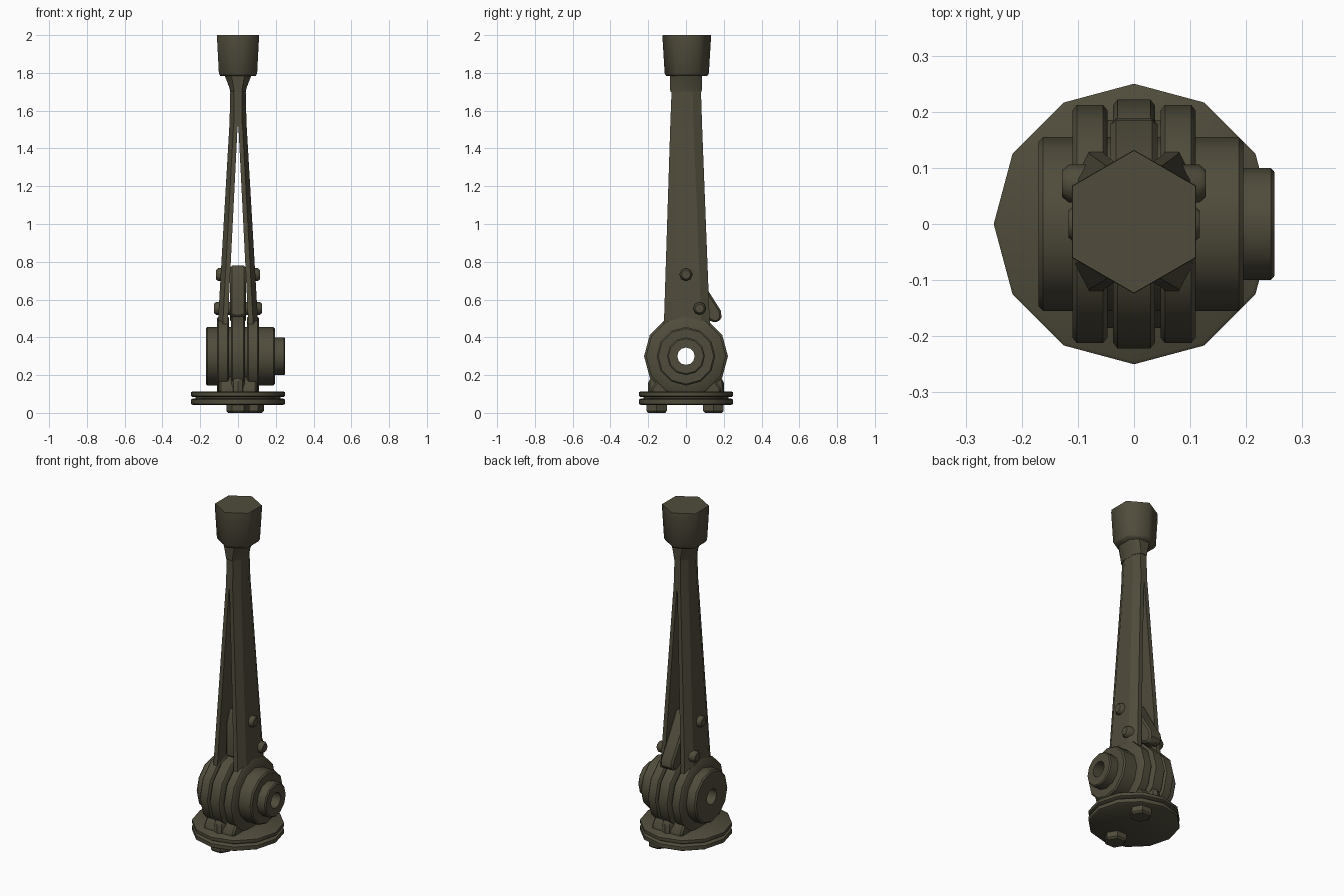
import bpy, bmesh
from math import sin, cos, pi, radians

cube = bpy.data.objects.get("Cube")
if cube:
    bpy.data.objects.remove(cube)

olive = bpy.data.materials.new("dark olive metal")
olive.use_nodes = True
olive.diffuse_color = (0.080, 0.072, 0.045, 1)
olive.node_tree.nodes["Principled BSDF"].inputs["Base Color"].default_value = olive.diffuse_color


def loft(name, rings, angle=40, bevel=0, closed=False):
    """Skin matching rings of points; closed joins the last ring to the first."""
    bm = bmesh.new()
    loops = [[bm.verts.new(p) for p in ring] for ring in rings]
    pairs = list(zip(loops, loops[1:]))
    if closed:
        pairs.append((loops[-1], loops[0]))
    else:
        bm.faces.new(loops[0])
        bm.faces.new(loops[-1])
    for a, b in pairs:
        for i in range(len(a)):
            j = (i + 1) % len(a)
            bm.faces.new((a[i], a[j], b[j], b[i]))
    bmesh.ops.recalc_face_normals(bm, faces=bm.faces)
    mesh = bpy.data.meshes.new(name)
    bm.to_mesh(mesh)
    bm.free()
    mesh.materials.append(olive)
    ob = bpy.data.objects.new(name, mesh)
    bpy.context.collection.objects.link(ob)
    if bevel:
        mod = ob.modifiers.new("soft edges", "BEVEL")
        mod.width, mod.segments, mod.limit_method = bevel, 1, "ANGLE"
        mod.angle_limit = radians(50)
    bpy.ops.object.select_all(action="DESELECT")
    ob.select_set(True)
    bpy.context.view_layer.objects.active = ob
    bpy.ops.object.shade_smooth_by_angle(angle=radians(angle))
    return ob


def turned(name, profile, sides, axis="z", at=(0, 0, 0), phase=0, closed=False, **kw):
    """Revolve (distance along axis, radius) pairs into a solid."""
    rings = []
    for d, r in profile:
        ring = []
        for i in range(sides):
            t = 2 * pi * i / sides + phase
            u, v = r * cos(t), r * sin(t)
            p = (u, v, d) if axis == "z" else (d, u, v)
            ring.append([a + b for a, b in zip(at, p)])
        rings.append(ring)
    return loft(name, rings, closed=closed, **kw)


def slab(name, outline, x0, x1, **kw):
    """Extrude a (y, z) outline along x."""
    return loft(name, [[(x, y, z) for y, z in outline] for x in (x0, x1)], **kw)


# Base discs and the bolt heads beneath them
turned("lower_base_disc", [(0.042, 0.24), (0.048, 0.25), (0.07, 0.25), (0.076, 0.24)], 12)
turned("base_spacer", [(0.07, 0.225), (0.09, 0.225)], 12)
turned("upper_base_disc", [(0.085, 0.243), (0.09, 0.25), (0.108, 0.25), (0.113, 0.243)], 12)
for name, x, y in (("front_base_bolt", 0, -0.155), ("back_base_bolt", 0.075, 0.145)):
    turned(name, [(0, 0.052), (0.01, 0.062), (0.05, 0.062)], 6, at=(x, y, 0))

# Hinge barrel with its end stub and through hole
PIVOT = (0, 0, 0.3)
HOLE = 0.046
turned("hinge_barrel",
       [(-0.17, HOLE), (-0.17, 0.147), (-0.162, 0.155), (0.187, 0.155), (0.195, 0.147),
        (0.195, 0.1), (0.244, 0.1), (0.25, 0.093), (0.25, HOLE)],
       12, "x", PIVOT, closed=True)


# Knuckle plates on the barrel
def knuckle(name, x0, x1, r):
    turned(name, [(x0, 0.1), (x0, r - 0.01), (x0 + 0.008, r), (x1 - 0.008, r),
                  (x1, r - 0.01), (x1, 0.1)], 12, "x", PIVOT, closed=True)


knuckle("centre_knuckle", -0.037, 0.037, 0.222)
knuckle("right_knuckle", -0.11, -0.047, 0.212)
knuckle("left_knuckle", 0.047, 0.11, 0.212)

# Foot under the hinge, with a small knob at front and back
slab("hinge_foot", [(-0.185, 0.1), (0.185, 0.1), (0.185, 0.13), (0.14, 0.19),
                    (-0.14, 0.19), (-0.185, 0.13)], -0.1, 0.1, bevel=0.01)
for name, y in (("front_foot_knob", -0.165), ("back_foot_knob", 0.165)):
    turned(name, [(0.1, 0.035), (0.16, 0.035), (0.182, 0.025), (0.195, 0.008)],
           8, at=(0, y, 0))


# Tapering arms with chamfered outer corners, meeting near the top
def arm_ring(side, z, inner, outer, back, front):
    step = (outer - inner) * 0.5
    chamfer = 0.045
    pts = [(inner, front), (outer - step, front), (outer, front + chamfer),
           (outer, back - chamfer), (outer - step, back), (inner, back)]
    return [(side * x, y, z) for x, y in pts]


for name, side in (("right_arm", -1), ("left_arm", 1)):
    loft(name, [arm_ring(side, 0.38, 0.055, 0.11, 0.135, -0.13),
                arm_ring(side, 0.5, 0.053, 0.105, 0.125, -0.116),
                arm_ring(side, 1.5, 0.003, 0.047, 0.086, -0.084),
                arm_ring(side, 1.53, 0, 0.045, 0.085, -0.083),
                arm_ring(side, 1.74, 0, 0.04, 0.078, -0.075)], angle=25)

# Lever held between the arms
slab("lever", [(-0.03, 0.78), (0.04, 0.78), (0.125, 0.635), (0.185, 0.54), (0.188, 0.505),
               (0.17, 0.48), (0.145, 0.48), (0.08, 0.51), (-0.06, 0.51), (-0.06, 0.7)],
     -0.042, 0.042, bevel=0.01)

# Cross pins through the arms
for name, y, z, half in (("upper_pin", 0, 0.732, 0.117), ("lower_pin", 0.072, 0.553, 0.128)):
    turned(name, [(-half, 0.024), (-half + 0.012, 0.034), (half - 0.012, 0.034),
                  (half, 0.024)], 8, "x", (0, y, z))


# Flared neck and hexagonal head
def neck_ring(z, x, y):
    c = 0.5
    return [(sx * x * a, sy * y * b, z) for sx, sy, a, b in
            ((-1, -1, 1, c), (-1, -1, c, 1), (1, -1, c, 1), (1, -1, 1, c),
             (1, 1, 1, c), (1, 1, c, 1), (-1, 1, c, 1), (-1, 1, 1, c))]


loft("neck", [neck_ring(1.70, 0.042, 0.083), neck_ring(1.72, 0.045, 0.084),
              neck_ring(1.79, 0.072, 0.086)], angle=50)
turned("head", [(1.783, 0.108), (1.797, 0.117), (1.98, 0.128), (2.0, 0.127)],
       6, at=(0, 0.004, 0), phase=pi / 2, angle=65)
